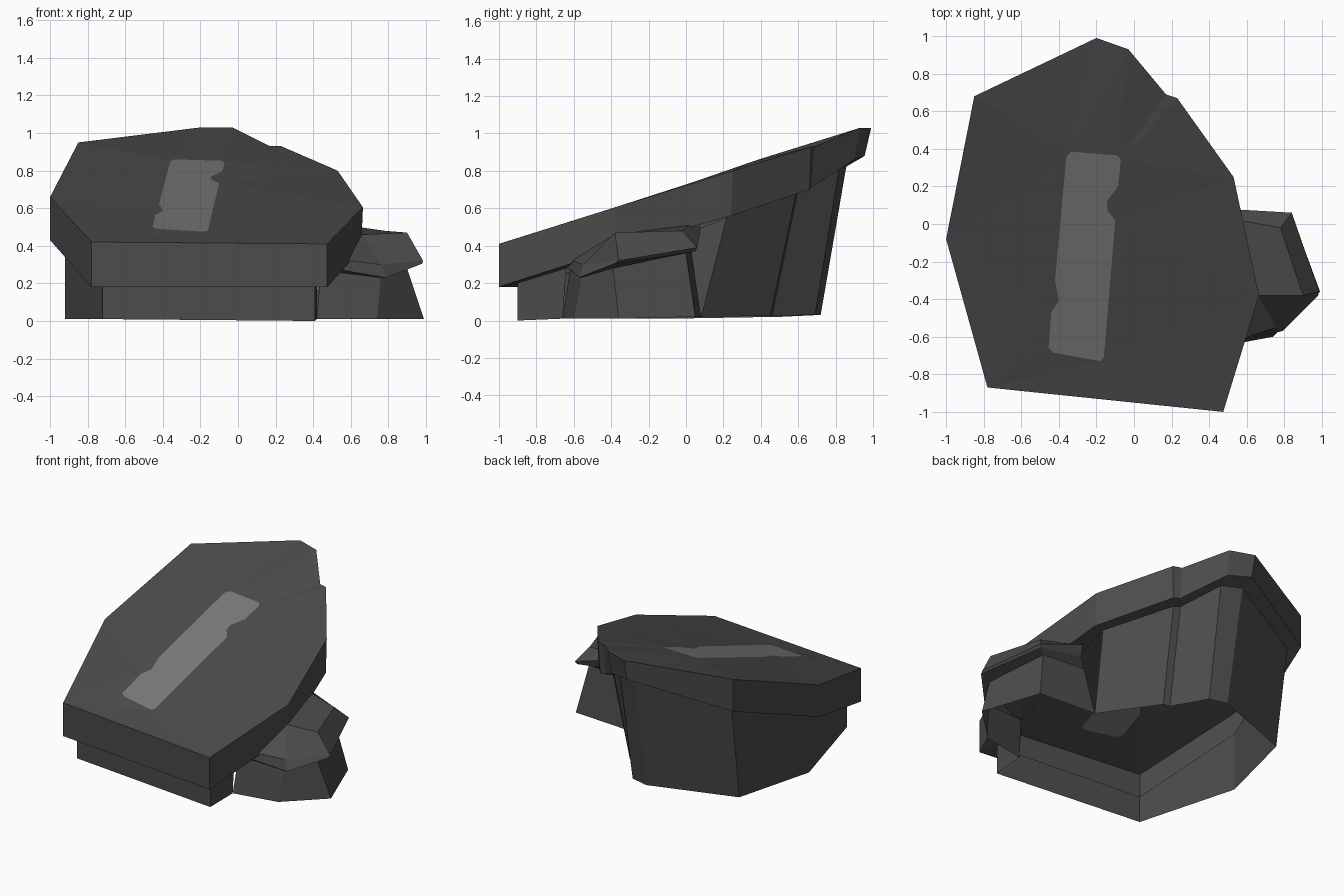
import bpy, bmesh

if "Cube" in bpy.data.objects:
    bpy.data.objects.remove(bpy.data.objects["Cube"])


def material(name, v):
    m = bpy.data.materials.new(name)
    m.diffuse_color = (v, v, v, 1)
    m.use_nodes = True
    m.node_tree.nodes["Principled BSDF"].inputs["Base Color"].default_value = m.diffuse_color
    return m


DARK = material("dark_stone", 0.07)
LIGHT = material("light_stripe", 0.19)


def loft(bm, rings, closed=True):
    """Join rings of points with quads; returns the vertex rings."""
    vr = [[bm.verts.new(p) for p in r] for r in rings]
    for a, b in zip(vr, vr[1:]):
        n = len(a)
        for i in range(n if closed else n - 1):
            j = (i + 1) % n
            bm.faces.new((a[i], a[j], b[j], b[i]))
    return vr


def finish(name, bm, mats):
    bmesh.ops.recalc_face_normals(bm, faces=bm.faces[:])
    me = bpy.data.meshes.new(name)
    bm.to_mesh(me)
    bm.free()
    for m in mats:
        me.materials.append(m)
    ob = bpy.data.objects.new(name, me)
    bpy.context.collection.objects.link(ob)
    return ob


# Outlines run clockwise from the back tip
slab_top = [(-.2, .99, 1.03), (-.03, .93, 1.03), (.17, .69, .93), (.23, .67, .93),
            (.53, .25, .80), (.665, -.38, .605), (.475, -1, .41), (-.78, -.87, .42),
            (-1, -.08, .66), (-.85, .68, .95)]
slab_low = [(-.2, .955, .88), (-.04, .90, .86), (.17, .67, .71), (.22, .66, .70),
            (.53, .24, .56), (.655, -.38, .38), (.475, -1, .18), (-.78, -.87, .18),
            (-1, -.08, .43), (-.85, .68, .72)]
base_top = [(-.20, .86, .84), (-.05, .82, .82), (.11, .60, .70), (.16, .59, .69),
            (.45, .22, .565), (.42, -.64, .28), (.41, -.90, .20), (-.72, -.80, .20),
            (-.92, -.08, .43), (-.79, .61, .71)]
base_low = [(-.19, .72, .03), (-.06, .69, .03), (.08, .46, .025), (.13, .45, .025),
            (.40, .08, .02), (.42, -.66, .01), (.41, -.90, 0), (-.72, -.80, .01),
            (-.92, -.08, .01), (-.78, .51, .02)]
stripe = [(-.36, .36), (-.335, .385), (-.09, .365), (-.07, .34), (-.085, .20),
          (-.145, .12), (-.14, .07), (-.10, .02), (-.16, -.71), (-.18, -.73),
          (-.43, -.685), (-.455, -.66), (-.44, -.47), (-.40, -.41), (-.42, -.30)]

# Platform: open-bottomed stone shell, stripe cut into the sloping top
bm = bmesh.new()
rings = loft(bm, [base_low, base_top, slab_low, slab_top])
# The platform opens into the hollow side step
opening = {rings[0][4], rings[0][5], rings[1][4], rings[1][5]}
bmesh.ops.delete(bm, geom=[f for f in bm.faces if set(f.verts) == opening],
                 context='FACES_ONLY')
sv = [bm.verts.new((x, y, .727 + .345 * y)) for x, y in stripe]
stripe_face = bm.faces.new(sv)
edges = list(stripe_face.edges)
rim = rings[-1]
edges += [bm.edges.get((rim[i], rim[(i + 1) % len(rim)])) for i in range(len(rim))]
bmesh.ops.triangle_fill(bm, use_beauty=True, use_dissolve=False,
                        edges=edges, normal=(0, 0, 1))
for f in bm.faces:
    f.material_index = int(f == stripe_face)
finish("stone_platform", bm, [DARK, LIGHT])

# Side step: small hollow rock with a projecting lip, running into the platform
step = [
    [(.42, -.66, .01), (.74, -.60, .01), (.99, -.36, .01), (.84, .05, .02), (.40, .08, .02)],
    [(.44, -.62, .27), (.76, -.56, .23), (.90, -.39, .28), (.77, .00, .36), (.45, .03, .36)],
    [(.50, -.63, .28), (.79, -.57, .23), (.98, -.38, .305), (.83, .05, .37), (.50, .06, .42)],
    [(.52, -.63, .33), (.76, -.55, .30), (.985, -.36, .32), (.84, .06, .39), (.50, .08, .50)],
    [(.52, -.40, .46), (.66, -.38, .46), (.90, -.38, .47), (.78, -.02, .48), (.50, .03, .52)],
]
bm = bmesh.new()
rings = loft(bm, step, closed=False)
bm.faces.new(rings[-1])
finish("side_step", bm, [DARK])
